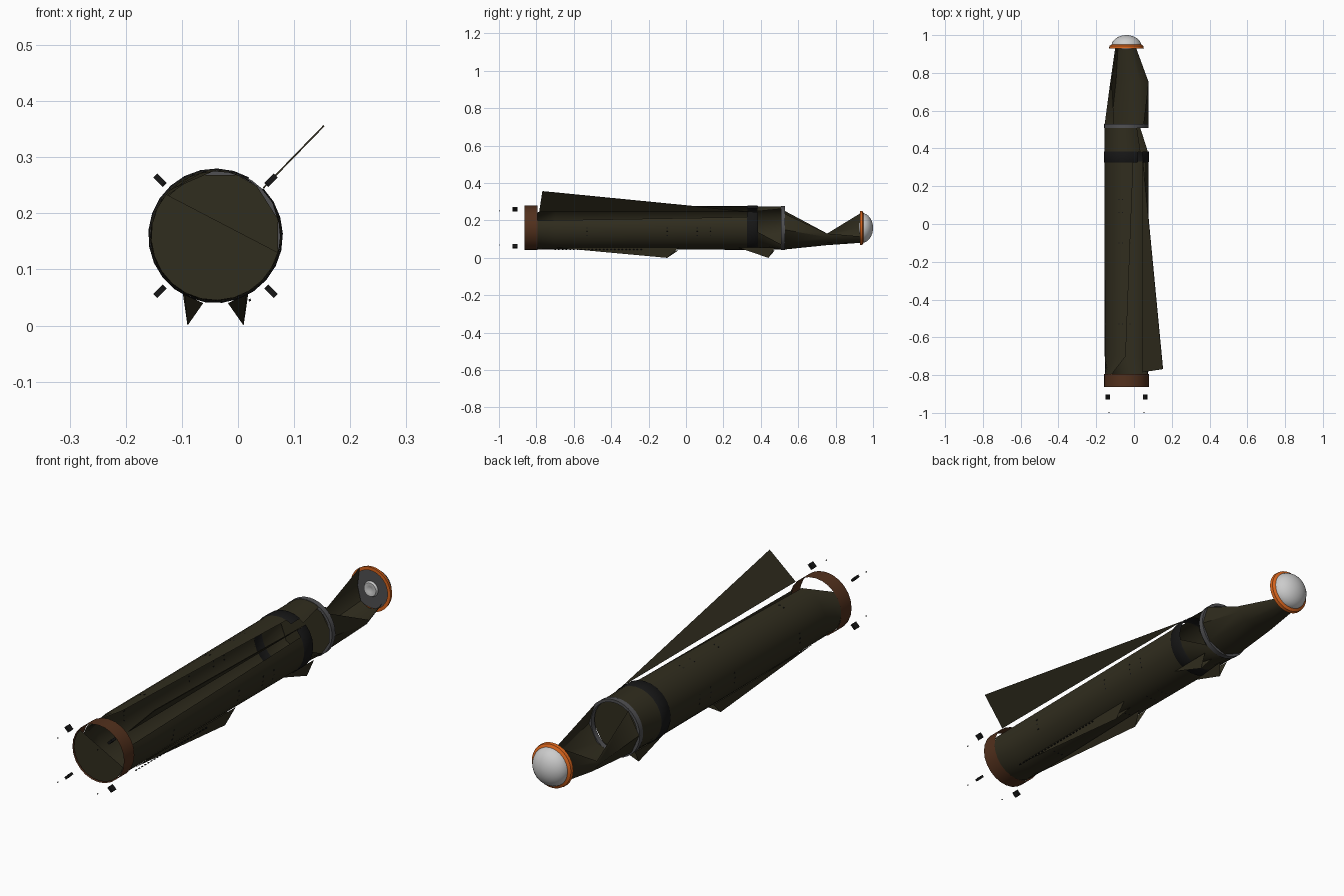
import bpy, bmesh, math
from mathutils import Vector, Matrix

if "Cube" in bpy.data.objects:
    bpy.data.objects.remove(bpy.data.objects["Cube"])

CX, CZ = -0.04, 0.16  # long axis of the airframe


def material(name, rgb):
    m = bpy.data.materials.new(name)
    m.diffuse_color = (*rgb, 1)
    m.use_nodes = True
    m.node_tree.nodes["Principled BSDF"].inputs["Base Color"].default_value = m.diffuse_color
    return m


OLIVE = material("olive", (0.03, 0.026, 0.013))
BLACK = material("black", (0.008, 0.008, 0.008))
BROWN = material("brown", (0.085, 0.03, 0.012))
ORANGE = material("orange", (0.7, 0.13, 0.012))
STEEL = material("steel", (0.08, 0.08, 0.085))
GLASS = material("glass", (0.55, 0.55, 0.55))


def at(deg, r, y):
    a = math.radians(deg)
    return Vector((CX + r * math.cos(a), y, CZ + r * math.sin(a)))


def finish(name, bm, mat, smooth=True):
    bmesh.ops.recalc_face_normals(bm, faces=bm.faces)
    me = bpy.data.meshes.new(name)
    bm.to_mesh(me)
    bm.free()
    me.materials.append(mat)
    ob = bpy.data.objects.new(name, me)
    bpy.context.collection.objects.link(ob)
    if smooth:
        bpy.ops.object.select_all(action='DESELECT')
        ob.select_set(True)
        bpy.context.view_layer.objects.active = ob
        bpy.ops.object.shade_smooth_by_angle(angle=math.radians(40))
    return ob


# Skin stretched through arcs: each section is (y, radius, start angle, end angle)
def shell(name, sections, mat, n=24):
    bm = bmesh.new()
    rows = [[bm.verts.new(at(a0 + (a1 - a0) * i / n, r, y)) for i in range(n + 1)]
            for y, r, a0, a1 in sections]
    for p, q in zip(rows, rows[1:]):
        for i in range(n):
            bm.faces.new((p[i], p[i + 1], q[i + 1], q[i]))
    bmesh.ops.remove_doubles(bm, verts=bm.verts, dist=1e-5)
    return finish(name, bm, mat)


def plate(name, pts, mat, thick=0.0):
    bm = bmesh.new()
    bm.faces.new([bm.verts.new(p) for p in pts])
    ob = finish(name, bm, mat, False)
    if thick:
        mod = ob.modifiers.new("thickness", 'SOLIDIFY')
        mod.thickness = thick
        mod.offset = 0
    return ob


# Main tube, open along the upper right where the wing stands
shell("body_tube", [(-0.8, 0.115, 135, 380), (-0.7, 0.115, 92, 381), (0.33, 0.117, 72, 390)], OLIVE, 26)

# Tail collar and the partial tail plate
shell("tail_collar", [(-0.795, 0.119, 0, 360), (-0.863, 0.119, 0, 360)], BROWN)
plate("tail_plate", [at(140 + 205 * i / 14, 0.115, -0.858) for i in range(15)], OLIVE)

# Dark joint band, the section in front of it and its bulkhead
shell("joint_band", [(0.325, 0.117, 60, 405), (0.33, 0.12, 60, 405),
                     (0.38, 0.12, 60, 405), (0.385, 0.117, 60, 405)], BLACK)
shell("front_section", [(0.38, 0.116, 50, 350), (0.515, 0.116, 62, 308)], OLIVE)
plate("bulkhead", [at(a, 0.115, 0.5) for a in (-50, -15, 15, 50, 70, 110, 140, 180, 220, 265)], OLIVE)
shell("seeker_ring", [(0.508, 0.106, 0, 360), (0.508, 0.118, 0, 360), (0.53, 0.118, 0, 360),
                      (0.53, 0.106, 0, 360), (0.508, 0.106, 0, 360)], STEEL, 32)

# Pinched nose skin between the ring and the dome
rings = [
    [(-0.105, 0.25), (-0.155, 0.16), (-0.12, 0.08), (-0.04, 0.045), (0.04, 0.08), (0.076, 0.15), (0.05, 0.235)],
    [(-0.118, 0.13), (-0.125, 0.115), (-0.095, 0.08), (-0.04, 0.068), (0.03, 0.08), (0.065, 0.11), (0.076, 0.13)],
    [(-0.09, 0.237), (-0.1, 0.16), (-0.085, 0.1), (-0.05, 0.08), (-0.015, 0.085), (0.005, 0.1), (0.012, 0.115)],
]
bm = bmesh.new()
rows = [[bm.verts.new((x, y, z)) for x, z in ring] for ring, y in zip(rings, (0.53, 0.755, 0.93))]
for p, q in zip(rows, rows[1:]):
    for i in range(6):
        bm.faces.new((p[i], p[i + 1], q[i + 1], q[i]))
finish("nose_skin", bm, OLIVE)

# Nose rim, glass dome and sensor plate
shell("nose_rim", [(0.93, 0.078, 0, 360), (0.93, 0.092, 0, 360), (0.943, 0.09, 0, 360),
                   (0.95, 0.078, 0, 360)], ORANGE, 32)
dome = [(0.94 + 0.06 * math.sin(t * math.pi / 16), 0.08 * math.cos(t * math.pi / 16), 0, 360)
        for t in range(9)]
shell("glass_dome", dome, GLASS, 32)
shell("sensor_plate", [(0.935, 0.08, 0, 360), (0.935, 0.0, 0, 360)], STEEL, 32)
shell("sensor_boss", [(0.934, 0.032, 0, 360), (0.925, 0.028, 0, 360), (0.925, 0.012, 0, 360),
                      (0.932, 0.0, 0, 360)], GLASS)

# Long wing at the upper right
plate("upper_wing", [(0.045, 0.36, 0.245), (0.045, -0.785, 0.245), (0.153, -0.768, 0.356)],
      OLIVE, 0.003)

# Two pairs of short keels beneath
for side, s in (("left", -1), ("right", 1)):
    for name, ya, yb, yc in (("rear_keel", -0.7, -0.1, -0.04), ("front_keel", 0.28, 0.44, 0.475)):
        a = (CX + s * 0.055, ya, 0.055)
        b = (CX + s * 0.05, yb, 0.0)
        c = (CX + s * 0.022, yc, 0.04)
        plate(f"{name}_{side}", [a, b, c], OLIVE)
        plate(f"{name}_outer_{side}", [a, b, (CX + s * 0.058, yc, 0.055)], OLIVE)


# Loose control lugs behind the tail
def blocks(name, items, mat):
    bm = bmesh.new()
    for deg, r, y, size in items:
        m = (Matrix.Translation(at(deg, r, y)) @ Matrix.Rotation(-math.radians(deg), 4, 'Y')
             @ Matrix.Diagonal((*size, 1)))
        bmesh.ops.create_cube(bm, size=1, matrix=m)
    return finish(name, bm, mat, False)


blocks("tail_lugs", [(a, 0.14, -0.915, (0.024, 0.026, 0.01)) for a in (45, 135, 225, 315)], BLACK)
blocks("tail_pins", [(a, 0.13, -0.998, (0.004, 0.004, 0.004)) for a in (45, 135, 225, 315)], BLACK)

# Rivets in short rows round the body, and a line of studs underneath
dot = (0.002, 0.006, 0.005)
rivets = [(a, 0.1155, y, dot) for y in (-0.53, -0.1, 0.06, 0.13)
          for a in (100, 110, 170, 180, 190, 260, 270, 280, 340, 350, 360)]
blocks("rivets", rivets, BLACK)
blocks("lower_studs", [(298, 0.13, -0.7 + 0.02 * i, (0.004, 0.008, 0.004)) for i in range(24)], BLACK)
